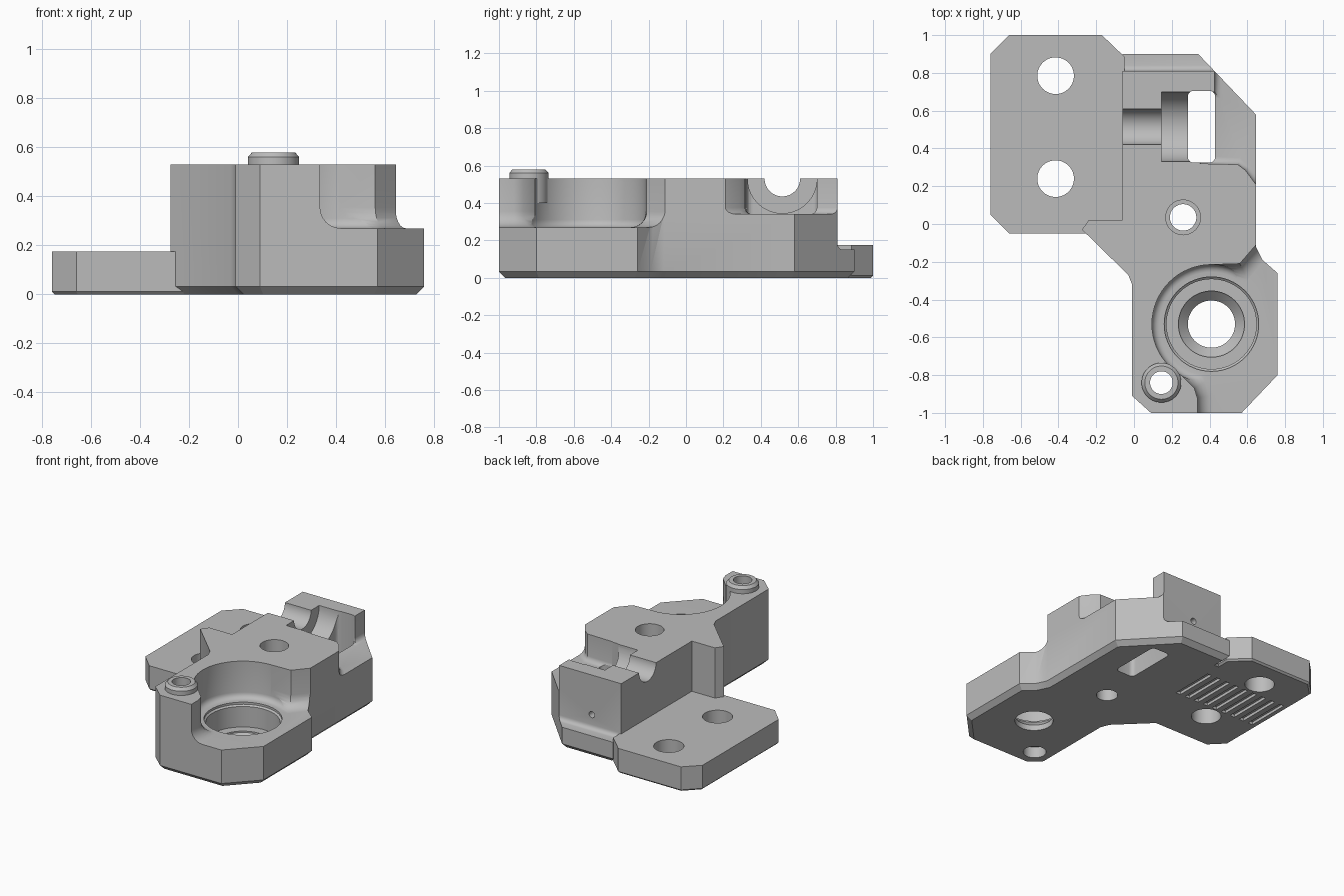
import bpy, bmesh
from math import cos, sin, pi
from mathutils import Matrix, Vector

default = bpy.data.objects.get("Cube")
if default:
    bpy.data.objects.remove(default, do_unlink=True)

grey = bpy.data.materials.new("light grey")
grey.use_nodes = True
grey.diffuse_color = (0.5, 0.5, 0.5, 1)
grey.node_tree.nodes["Principled BSDF"].inputs["Base Color"].default_value = (0.5, 0.5, 0.5, 1)


def finish(name, bm):
    bmesh.ops.recalc_face_normals(bm, faces=bm.faces)
    mesh = bpy.data.meshes.new(name)
    bm.to_mesh(mesh)
    bm.free()
    mesh.materials.append(grey)
    ob = bpy.data.objects.new(name, mesh)
    bpy.context.collection.objects.link(ob)
    return ob


def prism(name, outline, z0, z1, edge=0, segments=1, upright=0):
    """Extruded outline with bevelled bottom edges, or bevelled upright edges."""
    bm = bmesh.new()
    face = bm.faces.new([bm.verts.new((x, y, z0)) for x, y in outline])
    up = bmesh.ops.extrude_face_region(bm, geom=[face], use_keep_orig=True)
    for v in up["geom"]:
        if isinstance(v, bmesh.types.BMVert):
            v.co.z = z1
    bmesh.ops.recalc_face_normals(bm, faces=bm.faces)
    if upright:
        chosen = [e for e in bm.edges if abs(e.verts[0].co.z - e.verts[1].co.z) > 0.01]
        bmesh.ops.bevel(bm, geom=chosen, offset=upright, segments=5, profile=0.5, affect='EDGES')
    if edge:
        chosen = [e for e in bm.edges if all(abs(v.co.z - z0) < 1e-5 for v in e.verts)]
        bmesh.ops.bevel(bm, geom=chosen, offset=edge, segments=segments, profile=0.5, affect='EDGES')
    return finish(name, bm)


def box(name, x0, x1, y0, y1, z0, z1, **kw):
    return prism(name, [(x0, y0), (x1, y0), (x1, y1), (x0, y1)], z0, z1, **kw)


def turned(name, profile, at, turn=Matrix(), sides=64):
    """Solid of revolution from (radius, height) points, capped at both ends."""
    bm = bmesh.new()
    rings = []
    for r, h in profile:
        rings.append([bm.verts.new(Vector(at) + turn @ Vector(
            (r * cos(2 * pi * i / sides), r * sin(2 * pi * i / sides), h))) for i in range(sides)])
    for a, b in zip(rings, rings[1:]):
        for i in range(sides):
            j = (i + 1) % sides
            bm.faces.new((a[i], a[j], b[j], b[i]))
    bm.faces.new(rings[0])
    bm.faces.new(rings[-1])
    return finish(name, bm)


def combine(target, tool, operation='DIFFERENCE'):
    tool.hide_render = True
    mod = target.modifiers.new(tool.name, 'BOOLEAN')
    mod.operation, mod.solver, mod.object = operation, 'EXACT', tool
    bpy.context.view_layer.objects.active = target
    bpy.ops.object.modifier_apply(modifier=mod.name)
    bpy.data.objects.remove(tool, do_unlink=True)


# Tall main body with a chamfered base
body = prism("bracket_body", [
    (-.06, .9), (.34, .9), (.645, .58), (.645, -.12), (.68, -.19), (.76, -.26), (.76, -.8),
    (.57, -1), (.09, -1), (-.01, -.91), (-.01, -.32), (-.03, -.27), (-.275, -.03),
    (-.24, .02), (-.06, .02)], 0, .53, edge=.033)

# Back ledge, shelf, and front recess with rounded floors
combine(body, box("ledge_cut", -.3, 1, .81, 1.3, .15, .8, edge=.03, segments=4))
combine(body, prism("shelf_cut", [
    (.35, .32), (.55, .315), (.59, .285), (.66, .19), (1.2, .19), (1.2, 1.2), (.425, 1.2),
    (.425, .7), (.35, .7)], .34, .8, edge=.035, segments=4))
combine(body, prism("recess_cut", [
    (.335, -1.3), (1.3, -1.3), (1.3, -.1), (.655, -.1), (.56, -.21), (.41, -.215),
    (.3, -.5), (.26, -.81), (.32, -.87), (.335, -.92)], .27, .8, edge=.085, segments=6))
centre = (.41, -.53, 0)
fillet = [(.275 + .04 * sin(a * pi / 10), .31 - .04 * cos(a * pi / 10)) for a in range(6)]
combine(body, turned("round_recess_cut", fillet + [(.315, .8)], centre))

# Low mounting plate and locating pin
combine(body, prism("mounting_plate", [
    (-.66, 1), (-.17, 1), (-.05, .885), (-.05, .8), (.06, .8), (.06, -.05), (-.66, -.05),
    (-.76, .05), (-.76, .9)], 0, .175, edge=.012), 'UNION')
combine(body, turned("locating_pin", [(.105, .4), (.105, .56), (.088, .58)], (.145, -.84, 0)), 'UNION')

# Stepped bearing bore
combine(body, turned("bore_cut", [
    (.125, -.1), (.125, .04), (.175, .09), (.175, .1), (.238, .1), (.238, .245),
    (.25, .255), (.25, .4)], centre))

# Screw holes
for y in (.24, .785):
    combine(body, turned("plate_hole_cut", [(.097, -.1), (.097, .4)], (-.415, y, 0)))
combine(body, turned("pin_hole_cut", [(.075, -.1), (.075, .08), (.06, .08), (.06, .8)], (.145, -.84, 0)))
combine(body, turned("body_hole_cut", [(.07, -.1), (.07, .25), (.092, .25), (.092, .8)], (.26, .035, 0)))

# Lying half-round channel, wide pocket and through slot
along_x = Matrix.Rotation(pi / 2, 3, 'Y')
combine(body, turned("channel_cut", [(.095, -.3), (.095, .3)], (0, .515, .53), along_x))
combine(body, turned("pocket_cut", [(.185, .145), (.185, .4)], (0, .515, .53), along_x))
combine(body, box("slot_cut", .285, .43, .325, .705, -.2, .8, upright=.03))

# Small drilled hole in the back wall
along_y = Matrix.Rotation(-pi / 2, 3, 'X')
combine(body, turned("drill_cut", [(.022, -.1), (.022, .1)], (.17, .81, .25), along_y, 24))

# Grip grooves under the plate
for i in range(9):
    x = -.7 + i * .077
    combine(body, box("groove_cut", x - .018, x + .018, .35, .67, -.1, .02))

bpy.ops.object.select_all(action='DESELECT')
body.select_set(True)
bpy.context.view_layer.objects.active = body
bpy.ops.object.shade_smooth_by_angle(angle=.5)
